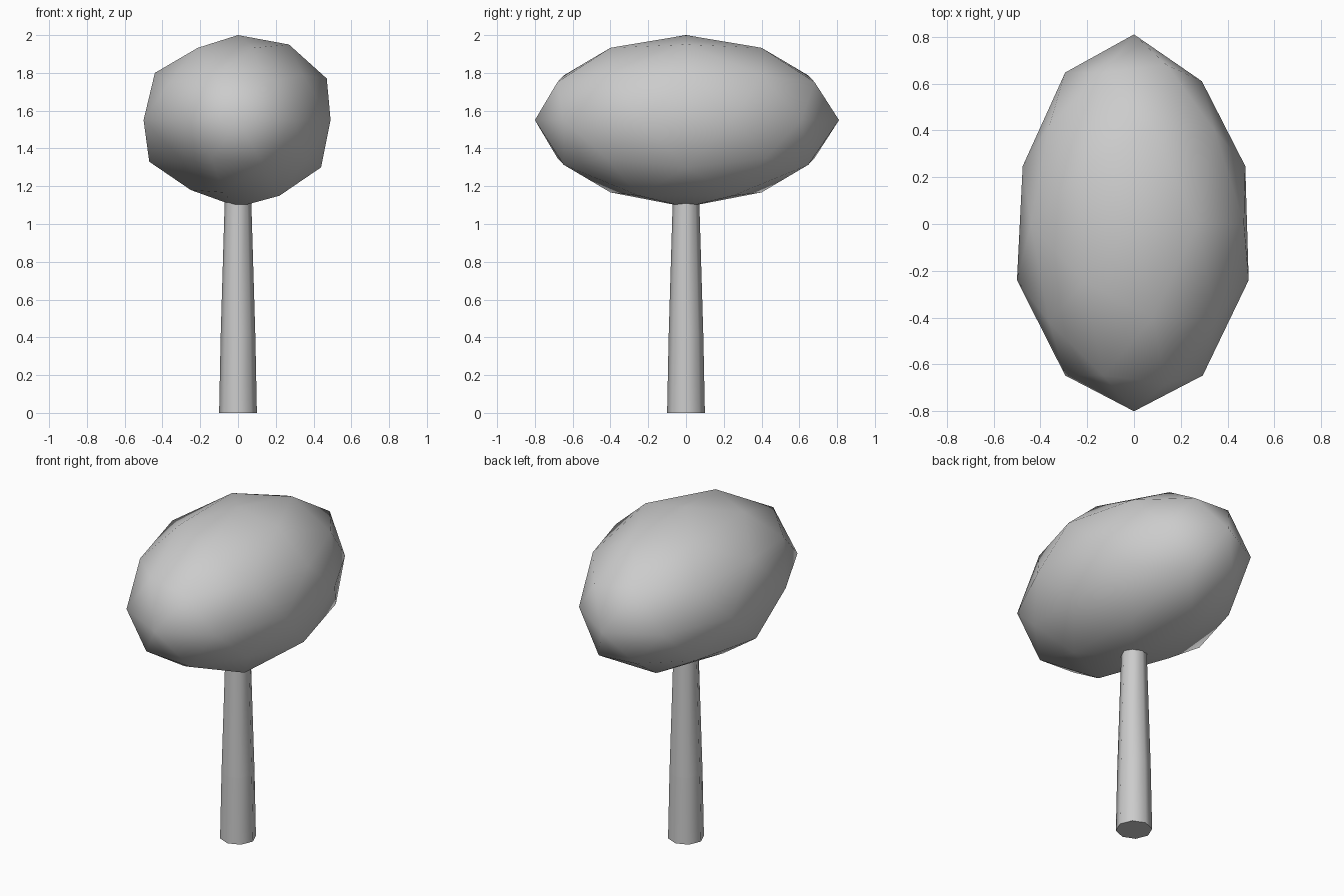
import bpy, bmesh, math
from mathutils import Vector

if "Cube" in bpy.data.objects:
    bpy.data.objects.remove(bpy.data.objects["Cube"])


def add_object(name, bm):
    bmesh.ops.recalc_face_normals(bm, faces=bm.faces)
    for f in bm.faces:
        f.smooth = True
    mesh = bpy.data.meshes.new(name)
    bm.to_mesh(mesh)
    bm.free()
    obj = bpy.data.objects.new(name, mesh)
    bpy.context.collection.objects.link(obj)
    return obj


# Trunk: tapered octagonal column with a crease ring above the base
bm = bmesh.new()
rings = []
for z, r in [(0, 0.1), (0.4, 0.092), (1.2, 0.068)]:
    rings.append([bm.verts.new((r * math.cos(i * math.pi / 4), r * math.sin(i * math.pi / 4), z))
                  for i in range(8)])
for lo, hi in zip(rings, rings[1:]):
    for i in range(8):
        j = (i + 1) % 8
        bm.faces.new((lo[i], lo[j], hi[j], hi[i]))
bm.faces.new(rings[0][::-1])
bm.faces.new(rings[-1])
for e in bm.edges:
    if abs(e.verts[0].co.z - e.verts[1].co.z) < 1e-4:
        e.smooth = False
add_object("trunk", bm)

# Crown: stretched low-poly icosphere with slightly uneven corners
bm = bmesh.new()
bmesh.ops.create_icosphere(bm, subdivisions=2, radius=1)
for v in bm.verts:
    v.co = Vector((v.co.x * 0.5, v.co.y * 0.8, v.co.z * 0.45 + 1.55))
nudges = [
    (0.27, 0, 1.95), (0.47, 0, 1.77), (-0.44, 0, 1.8), (-0.47, 0, 1.33),
    (0.44, 0, 1.3), (0.22, -0.25, 1.15), (0.22, 0.25, 1.15), (-0.25, 0, 1.18),
    (-0.5, -0.24, 1.55), (0.49, -0.24, 1.55), (0.29, 0.61, 1.55), (0, 0.81, 1.55),
    (-0.29, -0.33, 1.33), (0, 0, 1.09),
]
for p in nudges:
    target = Vector(p)
    min(bm.verts, key=lambda v: (v.co - target).length).co = target
add_object("crown", bm)
